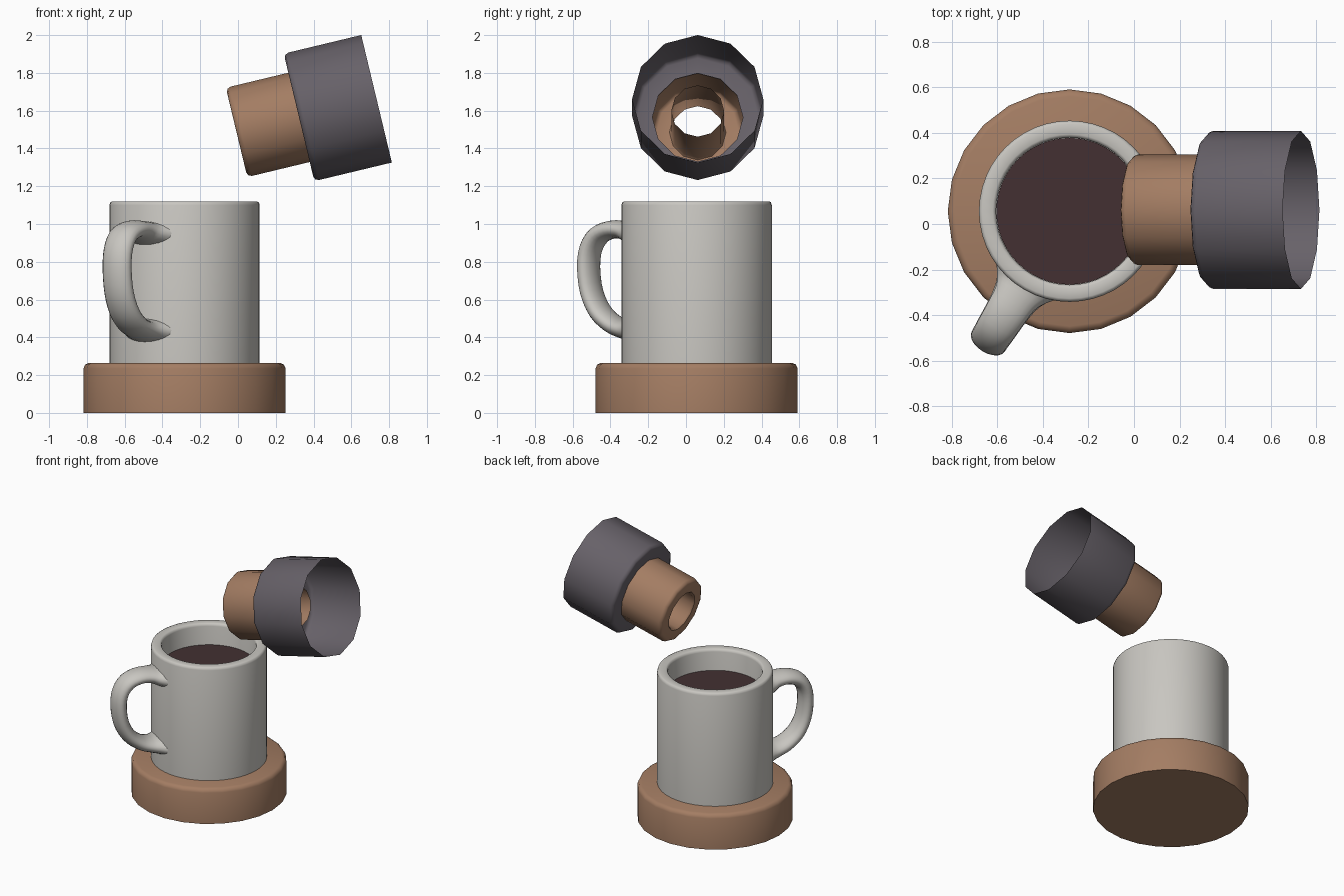
import bpy, bmesh, math
from mathutils import Vector

if "Cube" in bpy.data.objects:
    bpy.data.objects.remove(bpy.data.objects["Cube"])

CX, CY = -0.283, 0.056


def mat(name, rgb):
    m = bpy.data.materials.new(name)
    m.diffuse_color = (*rgb, 1)
    m.use_nodes = True
    m.node_tree.nodes["Principled BSDF"].inputs["Base Color"].default_value = m.diffuse_color
    return m


brown = mat("warm_brown", (0.37, 0.205, 0.125))
ceramic = mat("off_white", (0.58, 0.565, 0.53))
coffee_mat = mat("dark_coffee", (0.056, 0.030, 0.032))
charcoal = mat("charcoal", (0.135, 0.120, 0.140))


def finish(name, bm, material, angle=35):
    me = bpy.data.meshes.new(name)
    bm.to_mesh(me)
    bm.free()
    ob = bpy.data.objects.new(name, me)
    bpy.context.collection.objects.link(ob)
    me.materials.append(material)
    bpy.ops.object.select_all(action='DESELECT')
    bpy.context.view_layer.objects.active = ob
    ob.select_set(True)
    bpy.ops.object.shade_smooth_by_angle(angle=math.radians(angle))
    return ob


def lathe(name, profile, sides, material, angle=35, caps=()):
    """Revolve (radius, height) points about z; caps lists profile ends to close."""
    bm = bmesh.new()
    rings = [[bm.verts.new((r * math.cos(2 * math.pi * i / sides),
                            r * math.sin(2 * math.pi * i / sides), z))
              for i in range(sides)] for r, z in profile]
    for a, b in zip(rings, rings[1:]):
        for i in range(sides):
            j = (i + 1) % sides
            bm.faces.new((a[i], a[j], b[j], b[i]))
    if 0 in caps:
        bm.faces.new(rings[0][::-1])
    if -1 in caps:
        bm.faces.new(rings[-1])
    return finish(name, bm, material, angle)


# round wooden base with softened top edge
base = lathe("base", [(0.535, 0), (0.535, 0.235), (0.526, 0.256), (0.505, 0.265)],
             24, brown, 50, caps=(0, -1))
base.location = (CX, CY, 0)

# mug body: outer wall, rounded rim, inner wall, floor
mug = lathe("mug_body", [(0.398, 0.26), (0.398, 1.10), (0.393, 1.115), (0.383, 1.12),
                         (0.338, 1.12), (0.328, 1.115), (0.323, 1.10), (0.323, 0.34)],
            48, ceramic, 50, caps=(0, -1))
mug.location = (CX, CY, 0)

# drink surface
drink = lathe("coffee", [(0.322, 0.93), (0.322, 0.96)], 48, coffee_mat, caps=(0, -1))
drink.location = (CX, CY, 0)

# handle: elliptical section swept along a loop, flared where it meets the mug
# each point: radial distance, height, half width, half thickness
path = [(0.355, 0.95, 0.16, 0.075), (0.40, 0.955, 0.125, 0.06), (0.45, 0.968, 0.10, 0.05),
        (0.53, 0.97, 0.092, 0.048), (0.61, 0.94, 0.087, 0.05), (0.66, 0.87, 0.085, 0.05),
        (0.674, 0.77, 0.085, 0.05), (0.655, 0.64, 0.086, 0.05), (0.60, 0.535, 0.09, 0.05),
        (0.52, 0.47, 0.095, 0.05), (0.45, 0.445, 0.105, 0.052), (0.40, 0.438, 0.125, 0.06),
        (0.355, 0.435, 0.16, 0.07)]
pts = [Vector(p) for p in path]
smooth = []
for i in range(len(pts) - 1):
    p0, p1, p2, p3 = pts[max(i - 1, 0)], pts[i], pts[i + 1], pts[min(i + 2, len(pts) - 1)]
    for t in (0, 1 / 3, 2 / 3):
        smooth.append(0.5 * (2 * p1 + (p2 - p0) * t + (2 * p0 - 5 * p1 + 4 * p2 - p3) * t ** 2
                             + (3 * p1 - p0 - 3 * p2 + p3) * t ** 3))
smooth.append(pts[-1])
out = Vector((-0.53, -0.848, 0))
side = Vector((-0.848, 0.53, 0))
up = Vector((0, 0, 1))
bm = bmesh.new()
rings = []
N = 20
for i, p in enumerate(smooth):
    d = smooth[min(i + 1, len(smooth) - 1)] - smooth[max(i - 1, 0)]
    tan = (out * d[0] + up * d[1]).normalized()
    nor = side.cross(tan)
    c = Vector((CX, CY, 0)) + out * p[0] + up * p[1]
    rings.append([bm.verts.new(c + side * p[2] * math.cos(2 * math.pi * k / N)
                               + nor * p[3] * math.sin(2 * math.pi * k / N)) for k in range(N)])
for a, b in zip(rings, rings[1:]):
    for k in range(N):
        j = (k + 1) % N
        bm.faces.new((a[k], a[j], b[j], b[k]))
bm.faces.new(rings[0][::-1])
bm.faces.new(rings[-1])
bmesh.ops.recalc_face_normals(bm, faces=bm.faces[:])
finish("mug_handle", bm, ceramic, 60)


# floating two-stage spout: shared axis tilted upward towards +x
def place_on_axis(ob):
    ob.location = (-0.0075, 0.062, 1.485)
    ob.rotation_euler = (0, math.radians(90 - 13.5), 0)


# narrow stage with its inner tube running back into the cup
place_on_axis(lathe("spout_tube", [(0.14, 0.485), (0.14, 0.012), (0.15, 0), (0.218, 0),
                                   (0.235, 0.007), (0.243, 0.025), (0.243, 0.34)],
                    12, brown, 50))
# wide open cup
place_on_axis(lathe("spout_cup", [(0.24, 0.34), (0.322, 0.34), (0.339, 0.347),
                                  (0.347, 0.365), (0.347, 0.762)],
                    12, charcoal, 50))
